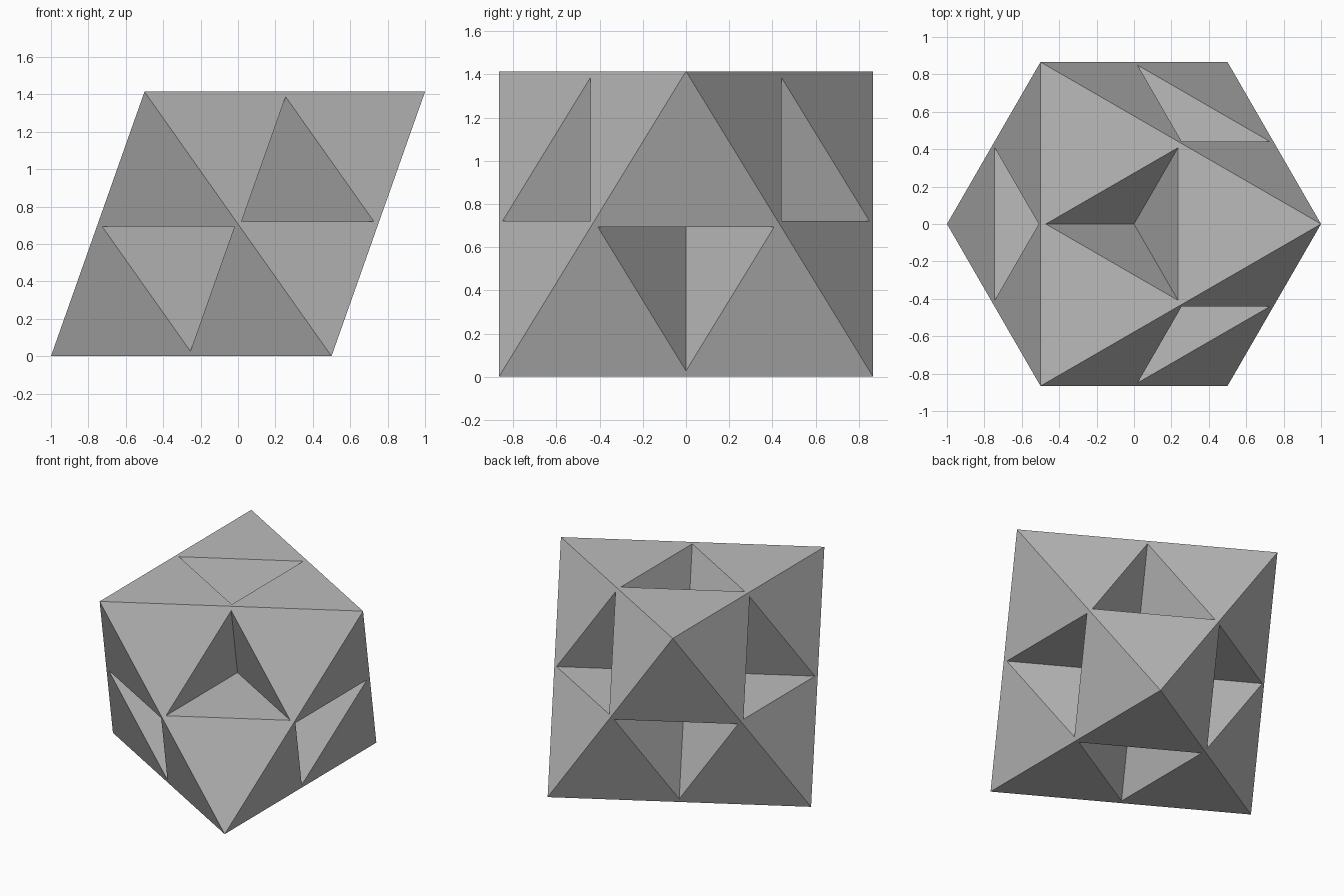
import bpy, bmesh
from math import cos, sin, pi, sqrt
from mathutils import Vector

default = bpy.data.objects.get("Cube")
if default:
    bpy.data.objects.remove(default, do_unlink=True)

HEIGHT = sqrt(2)      # distance between opposite faces
PIT_SCALE = 0.943     # pit size relative to the edge-midpoint triangle
CENTER = Vector((0, 0, HEIGHT / 2))

# Single flat grey
grey = bpy.data.materials.new("plain grey")
grey.use_nodes = True
color = (0.5, 0.5, 0.5, 1)
grey.diffuse_color = color
grey.node_tree.nodes["Principled BSDF"].inputs["Base Color"].default_value = color

# Octahedron resting on one face: corners alternate between top and bottom
bm = bmesh.new()
for i in range(6):
    a = i * pi / 3
    bm.verts.new((cos(a), sin(a), 0 if i % 2 else HEIGHT))
bmesh.ops.convex_hull(bm, input=bm.verts)
bm.normal_update()


def cut_pit(face):
    """Replace a triangle by a rim around an inward tetrahedral pit."""
    outer = list(face.verts)
    middle = face.calc_center_median()
    inner = []
    for i in range(3):
        mid = (outer[i].co + outer[(i + 1) % 3].co) / 2
        inner.append(bm.verts.new(middle.lerp(mid, PIT_SCALE)))
    apex = bm.verts.new(middle.lerp(CENTER, PIT_SCALE))
    bm.faces.remove(face)
    for i in range(3):
        bm.faces.new((outer[i], outer[(i + 1) % 3], inner[i]))
        bm.faces.new((outer[i], inner[i], inner[i - 1]))
        bm.faces.new((inner[i - 1], inner[i], apex))


for f in list(bm.faces):
    cut_pit(f)
bmesh.ops.recalc_face_normals(bm, faces=bm.faces)

mesh = bpy.data.meshes.new("pitted_octahedron")
bm.to_mesh(mesh)
bm.free()
mesh.materials.append(grey)
body = bpy.data.objects.new("pitted_octahedron", mesh)
bpy.context.collection.objects.link(body)
